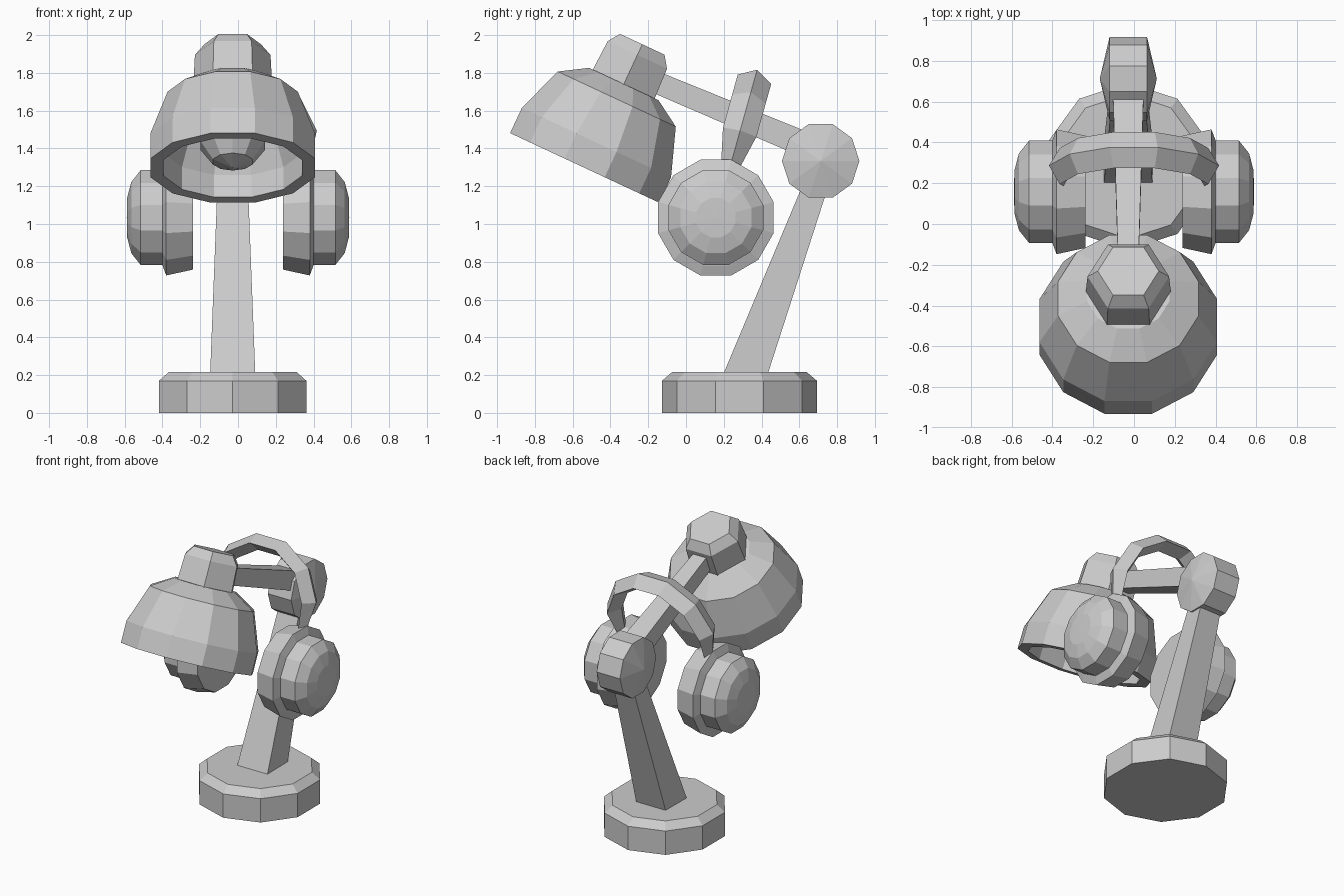
import bpy, bmesh
from math import sin, cos, radians, pi, atan2
from mathutils import Matrix, Vector

if "Cube" in bpy.data.objects:
    bpy.data.objects.remove(bpy.data.objects["Cube"])

CX = -0.028  # lamp centre line


def finish(name, bm):
    bmesh.ops.remove_doubles(bm, verts=bm.verts, dist=1e-5)
    bmesh.ops.recalc_face_normals(bm, faces=bm.faces)
    me = bpy.data.meshes.new(name)
    bm.to_mesh(me)
    bm.free()
    ob = bpy.data.objects.new(name, me)
    bpy.context.collection.objects.link(ob)
    return ob


def loft(name, rings):
    """Skin a list of equal-length vertex rings and cap both ends."""
    bm = bmesh.new()
    vs = [[bm.verts.new(p) for p in ring] for ring in rings]
    n = len(vs[0])
    for a, b in zip(vs, vs[1:]):
        for i in range(n):
            j = (i + 1) % n
            bm.faces.new((a[i], a[j], b[j], b[i]))
    for end in (0, -1):
        if (rings[end][0] - rings[end][n // 2]).length > 1e-4:
            bm.faces.new(vs[end])
    bmesh.ops.dissolve_degenerate(bm, edges=bm.edges, dist=1e-5)
    return finish(name, bm)


def lathe(name, profile, n, mat, phase=0.0):
    """Spin (radius, height) points round local z."""
    rings = []
    for r, h in profile:
        angs = [radians(phase) + 2 * pi * i / n for i in range(n)]
        rings.append([mat @ Vector((r * cos(a), r * sin(a), h)) for a in angs])
    return loft(name, rings)


def arm(name, p, q, h0, h1):
    """Tapered four-sided bar between (y, z) points p and q."""
    d = Vector((0, q[0] - p[0], q[1] - p[1]))
    mat = Matrix.Translation((CX, *p)) @ Matrix.Rotation(-atan2(d.y, d.z), 4, 'X')
    rings = [[mat @ Vector((sx * hx, sy * hy, h))
              for sx, sy in ((1, 1), (-1, 1), (-1, -1), (1, -1))]
             for (hx, hy), h in ((h0, 0), (h1, d.length))]
    return loft(name, rings)


def mirror(ob):
    ob.modifiers.new("Mirror", 'MIRROR').use_axis[0] = True


# Base
lathe("base", [(.41, 0), (.41, .17), (.355, .217)], 10,
      Matrix.Translation((CX, .283, 0)), 18 - 36 * .5 + 18)

# Arms and elbow
arm("lower_arm", (.278, .1), (.726, 1.31), (.122, .115), (.076, .06))
arm("upper_arm", (.713, 1.386), (-.3, 1.809), (.078, .068), (.047, .056))
to_x = Matrix.Rotation(pi / 2, 4, 'Y')
lathe("elbow_joint", [(0, -.14), (.205, -.092), (.205, .092), (0, .14)], 10,
      Matrix.Translation((CX, .713, 1.334)) @ to_x, 18)

# Lamp head, tilted about x
head = Matrix.Translation((CX, -.5365, 1.297)) @ Matrix.Rotation(radians(-25), 4, 'X')
lathe("lamp_shade", [(0, .49), (.21, .49), (.357, .402), (.451, .148), (.451, 0),
                     (.38, 0), (.38, .13), (.30, .34), (0, .40)], 12, head, 15)
lathe("lamp_cap", [(.212, .42), (.2, .66), (.15, .722)], 6, head)
lathe("bulb", [(0, .0)] + [(.188 * sin(radians(a)), .188 - .188 * cos(radians(a)))
                           for a in (36, 72, 108, 144)] + [(.09, .41)], 10, head, 18)

# Headphone cups
cup = Matrix.Translation((0, .158, 1.034)) @ to_x
mirror(lathe("ear_cushion", [(.285, .238), (.317, .38), (.262, .40)], 12, cup, 15))
mirror(lathe("ear_shell", [(.26, .37), (.26, .515), (.195, .565), (.108, .587), (0, .589)],
             12, cup, 15))

# Headband: diamond section swept along a leaning arch
lean = Matrix.Translation((0, .158, 1.034)) @ Matrix.Rotation(radians(-15.6), 4, 'X')
rings = []
for deg in (-112, -80, -48, -16, 16, 48, 80, 112):
    k = .5 if abs(deg) > 100 else 1
    a = radians(deg)
    rings.append([lean @ Vector(((.37 + t * k) * sin(a), w * k, .405 + (.37 + t * k) * cos(a)))
                  for t, w in ((.054, 0), (0, .092), (-.054, 0), (0, -.092))])
loft("headband", rings)
